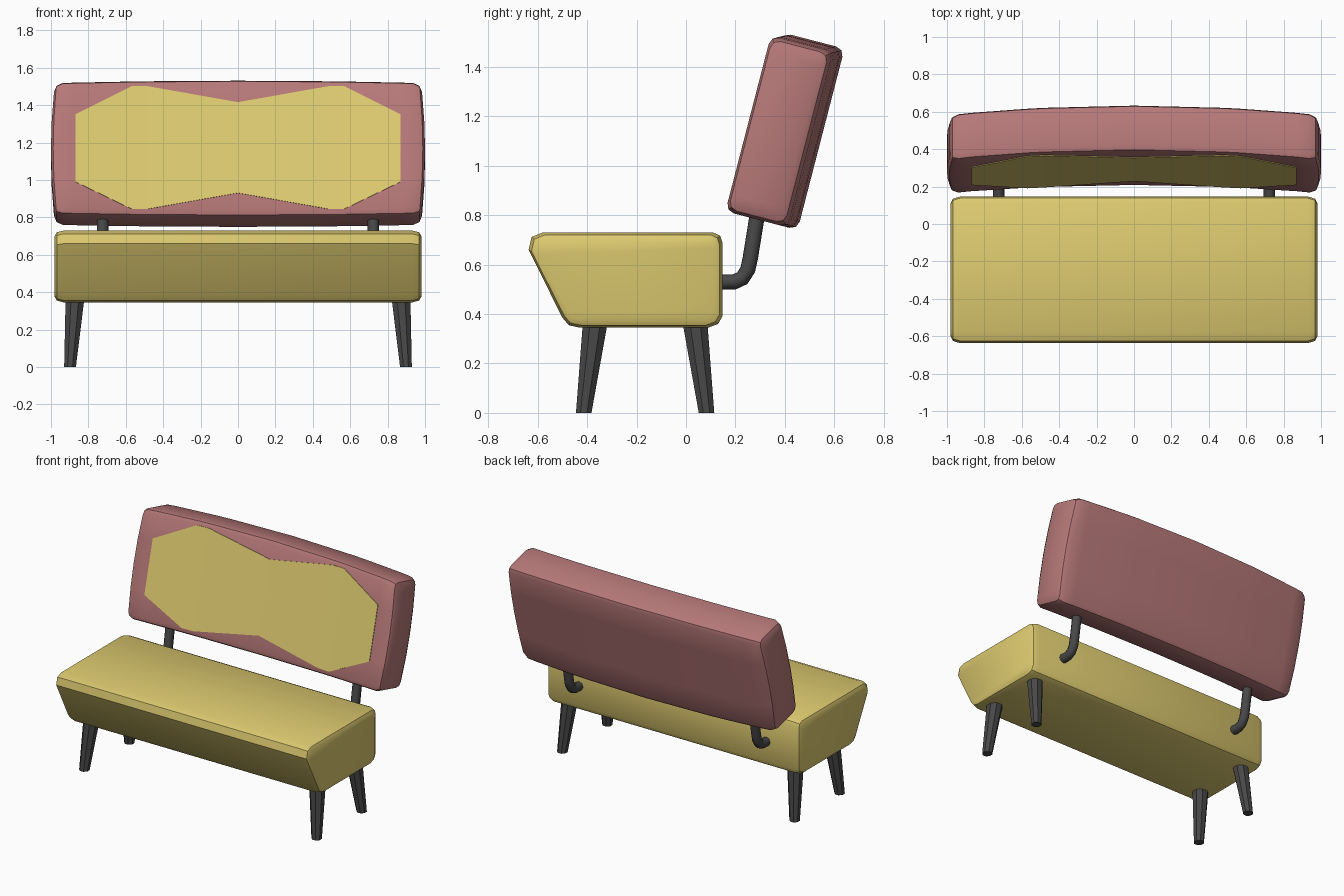
import bpy, bmesh, math
from mathutils import Vector

if "Cube" in bpy.data.objects:
    bpy.data.objects.remove(bpy.data.objects["Cube"])

TILT = math.radians(14.5)          # backrest lean
CT, ST = math.cos(TILT), math.sin(TILT)


def material(name, rgb):
    m = bpy.data.materials.new(name)
    m.diffuse_color = (*rgb, 1)
    m.use_nodes = True
    m.node_tree.nodes["Principled BSDF"].inputs["Base Color"].default_value = m.diffuse_color
    return m


YELLOW = material("mustard fabric", (0.73, 0.597, 0.162))
PINK = material("dusty pink fabric", (0.468, 0.188, 0.188))
DARK = material("dark metal", (0.065, 0.065, 0.065))


def loft(name, rings, mat, smooth=None):
    """Skin a list of equal point loops; caps are strips across each loop."""
    bm = bmesh.new()
    loops = [[bm.verts.new(p) for p in r] for r in rings]
    n = len(loops[0])
    for a, b in zip(loops, loops[1:]):
        for i in range(n):
            j = (i + 1) % n
            bm.faces.new((a[i], a[j], b[j], b[i]))
    for loop in (loops[0], loops[-1]):
        for i in range(n // 2 - 1):
            bm.faces.new((loop[i], loop[i + 1], loop[n - 2 - i], loop[n - 1 - i]))
    bmesh.ops.recalc_face_normals(bm, faces=bm.faces)
    me = bpy.data.meshes.new(name)
    bm.to_mesh(me)
    bm.free()
    me.materials.append(mat)
    ob = bpy.data.objects.new(name, me)
    bpy.context.collection.objects.link(ob)
    if smooth:
        bpy.ops.object.select_all(action='DESELECT')
        ob.select_set(True)
        bpy.context.view_layer.objects.active = ob
        bpy.ops.object.shade_smooth_by_angle(angle=math.radians(smooth))
    return ob


def mirrored(half):
    return [-v for v in reversed(half) if v > 0] + half


# Seat: side profile with a raked front, rounded off at both ends
profile = [(-0.43, 0.345), (-0.475, 0.355), (-0.50, 0.385),
           (-0.637, 0.66), (-0.625, 0.712), (-0.58, 0.73),
           (0.11, 0.73), (0.138, 0.717), (0.147, 0.69),
           (0.147, 0.39), (0.13, 0.36), (0.09, 0.345)]
ends = [(0.93, 1, 1), (0.968, 0.97, 0.95), (0.98, 0.91, 0.85)]
rings = []
for sign, stations in ((-1, ends[::-1]), (1, ends)):
    for x, ky, kz in stations:
        rings.append([(sign * x, -0.245 + (y + 0.245) * ky, 0.538 + (z - 0.538) * kz)
                      for y, z in profile])
loft("seat", rings, YELLOW, 32)


# Backrest: t runs through the thickness, s runs up the leaning panel
def lean(x, t, s):
    return (x, s * ST + t * CT, s * CT - t * ST)


def front_t(x):
    return -0.008 - 0.046 * x * x


def back_ring(x, inset):
    t0, t1 = front_t(x) + inset, front_t(x) + 0.26 - inset
    s0, s1 = 0.83 + inset, 1.588 - 0.026 * x * x - inset
    mid, half = (s0 + s1) / 2, (s1 - s0) / 2
    c, d = 0.035, 0.01
    levels = [(s0, c), (s0 + d, d), (s0 + c, 0), (mid - half * 0.45, 0), (mid, 0),
              (mid + half * 0.45, 0), (s1 - c, 0), (s1 - d, d), (s1, c)]
    pts = [(t0 + o, s) for s, o in levels] + [(t1 - o, s) for s, o in reversed(levels)]
    bulge = 0.018 if abs(x) > 0.9 else 0        # ends swell outward at mid height
    return [lean(x - math.copysign(bulge * ((s - mid) / half) ** 2, x), t, s)
            for t, s in pts]


insets = {0.988: 0.012, 1.0: 0.035}
stations = mirrored([0, 0.48, 0.57, 0.87, 0.955, 0.988, 1.0])
loft("backrest", [back_ring(x, insets.get(abs(x), 0)) for x in stations], PINK, 32)

# Yellow panel on the backrest front: thin plate following the curve
heights = {0: (0.93, 1.415), 0.48: (0.845, 1.50), 0.57: (0.845, 1.50), 0.87: (0.99, 1.35)}
rings = []
for x in mirrored(list(heights)):
    t = front_t(x)
    lo, hi = [(z + t * ST) / CT for z in heights[abs(x)]]
    rings.append([lean(x, t - 0.004, lo), lean(x, t - 0.004, hi),
                  lean(x, t + 0.003, hi), lean(x, t + 0.003, lo)])
loft("backrest_panel", rings, YELLOW)


# Legs: tapered and splayed
def leg(name, top, bottom):
    rings = [[(c[0] + r * math.cos(a), c[1] + r * math.sin(a), c[2])
              for a in (math.tau * (i + 0.5) / 8 for i in range(8))]
             for c, r in ((bottom, 0.034), (top, 0.054))]
    loft(name, rings, DARK, 30)


# Brackets: bent tubes from the seat back up into the backrest
def bracket(name, x):
    path = [(0.10, 0.53), (0.195, 0.53), (0.228, 0.545), (0.25, 0.58),
            (0.26, 0.625), (0.285, 0.78), (0.30, 0.85)]
    cu = bpy.data.curves.new(name, 'CURVE')
    cu.dimensions = '3D'
    cu.bevel_depth = 0.031
    cu.bevel_resolution = 2
    cu.use_fill_caps = True
    sp = cu.splines.new('POLY')
    sp.points.add(len(path) - 1)
    for p, (y, z) in zip(sp.points, path):
        p.co = (x, y, z, 1)
    cu.materials.append(DARK)
    ob = bpy.data.objects.new(name, cu)
    bpy.context.collection.objects.link(ob)
    bpy.ops.object.select_all(action='DESELECT')
    ob.select_set(True)
    bpy.context.view_layer.objects.active = ob
    bpy.ops.object.convert(target='MESH')


for side, sx in (("left", -1), ("right", 1)):
    leg("front_leg_" + side, (sx * 0.872, -0.368, 0.36), (sx * 0.898, -0.414, 0))
    leg("rear_leg_" + side, (sx * 0.872, 0.037, 0.36), (sx * 0.898, 0.083, 0))
    bracket("bracket_" + side, sx * 0.724)
